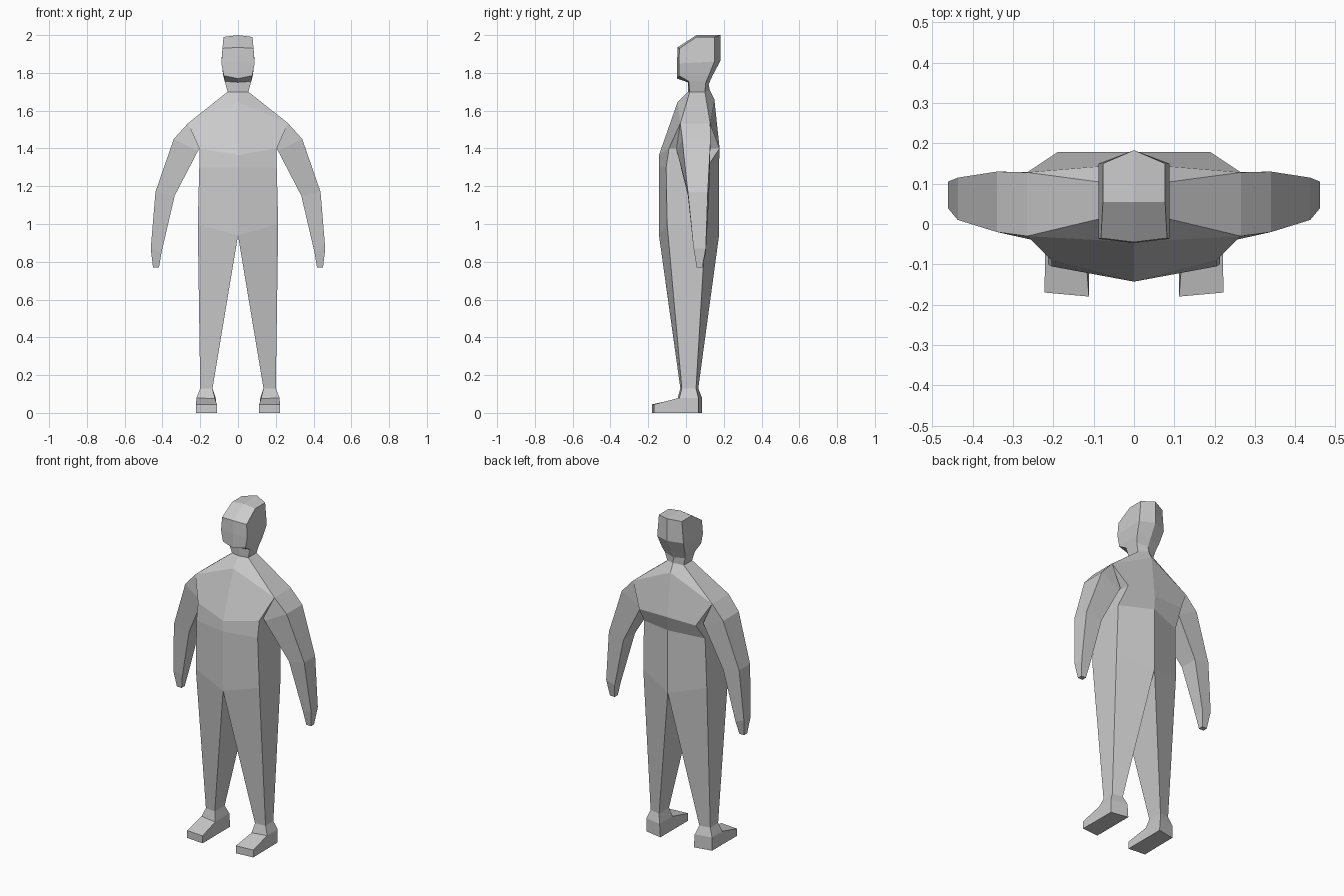
import bpy, bmesh

grey = bpy.data.materials.new("plain_grey")
grey.diffuse_color = (0.6, 0.6, 0.6, 1)


def loft(name, rings, side=1, half=False, open_start=False, open_end=False):
    """Skin four-point rings; half=True mirrors an open strip across x = 0."""
    bm = bmesh.new()
    vs = [[bm.verts.new((x * side, y, z)) for x, y, z in r] for r in rings]
    for a, b in zip(vs, vs[1:]):
        for i in range(3 if half else 4):
            j = (i + 1) % 4
            bm.faces.new((a[i], a[j], b[j], b[i]))
    bm.faces.new(vs[0])
    bm.faces.new(vs[-1])
    bm.faces.ensure_lookup_table()
    caps = [f for f, o in ((bm.faces[-2], open_start), (bm.faces[-1], open_end)) if o]
    marks = {tuple(sorted((round(v.co.x, 3), round(v.co.y, 3), round(v.co.z, 3))
                          for v in f.verts)) for f in caps}
    if half:
        bmesh.ops.mirror(bm, geom=bm.verts[:] + bm.edges[:] + bm.faces[:],
                         axis='X', merge_dist=0.001)
    bmesh.ops.recalc_face_normals(bm, faces=bm.faces[:])
    # remove hidden joint faces
    gone = [f for f in bm.faces if tuple(sorted(
        (round(abs(v.co.x) if half else v.co.x, 3), round(v.co.y, 3), round(v.co.z, 3))
        for v in f.verts)) in marks]
    bmesh.ops.delete(bm, geom=gone, context='FACES_ONLY')
    me = bpy.data.meshes.new(name)
    bm.to_mesh(me)
    bm.free()
    me.materials.append(grey)
    bpy.context.collection.objects.link(bpy.data.objects.new(name, me))


# ring order: front centre, front side, back side, back centre
neck = [(0, .01, 1.70), (.055, .02, 1.70), (.055, .10, 1.70), (0, .125, 1.71)]
hip = [(0, -.143, .94), (.213, -.10, 1.0), (.213, .105, 1.0), (0, .175, .94)]

# head and neck
loft("head", [
    neck,
    [(0, .01, 1.75), (.07, .015, 1.755), (.068, .105, 1.75), (0, .12, 1.74)],
    [(0, -.047, 1.77), (.075, -.037, 1.785), (.078, .12, 1.785), (0, .14, 1.785)],
    [(0, -.047, 1.86), (.088, -.037, 1.85), (.088, .15, 1.86), (0, .183, 1.865)],
    [(0, -.045, 1.935), (.082, -.035, 1.93), (.082, .15, 1.93), (0, .183, 1.935)],
    [(0, .055, 2.0), (.077, .055, 1.99), (.077, .15, 1.99), (0, .183, 2.0)],
], half=True, open_start=True)

# torso from collar to hips
loft("torso", [
    neck,
    [(0, -.045, 1.645), (.265, -.03, 1.533), (.265, .128, 1.533), (0, .15, 1.66)],
    [(0, -.143, 1.365), (.205, -.09, 1.40), (.19, .178, 1.40), (0, .178, 1.40)],
    [(0, -.143, 1.30), (.205, -.105, 1.30), (.205, .11, 1.30), (0, .175, 1.32)],
    hip,
], half=True, open_start=True, open_end=True)

for label, s in (("left", 1), ("right", -1)):
    # arm: inner front, outer front, outer back, inner back
    loft("arm_" + label, [
        [(.205, -.05, 1.40), (.265, -.03, 1.533), (.265, .128, 1.533), (.205, .128, 1.40)],
        [(.213, -.048, 1.385), (.34, -.02, 1.45), (.34, .13, 1.45), (.213, .128, 1.385)],
        [(.335, .01, 1.15), (.437, .01, 1.17), (.437, .115, 1.17), (.335, .122, 1.15)],
        [(.405, .045, .85), (.462, .04, .87), (.462, .105, .87), (.405, .105, .85)],
        [(.418, .057, .77), (.45, .057, .77), (.45, .086, .77), (.418, .086, .77)],
    ], side=s, open_start=True)

    ankle = [(.135, -.03, .13), (.20, -.022, .13), (.20, .053, .13), (.135, .065, .13)]
    # tapered leg
    loft("leg_" + label, [hip, ankle], side=s, open_start=True, open_end=True)
    # foot: heel block with a sloping toe
    loft("heel_" + label, [
        ankle,
        [(.122, -.045, .075), (.22, -.035, .08), (.22, .065, .08), (.118, .085, .08)],
        [(.112, -.045, 0), (.22, -.035, 0), (.22, .065, 0), (.112, .085, 0)],
    ], side=s, open_start=True)
    loft("toe_" + label, [
        [(.122, -.045, .075), (.22, -.035, .08), (.22, -.035, 0), (.112, -.045, 0)],
        [(.112, -.18, .045), (.222, -.17, .045), (.222, -.17, 0), (.112, -.18, 0)],
    ], side=s, open_start=True)
